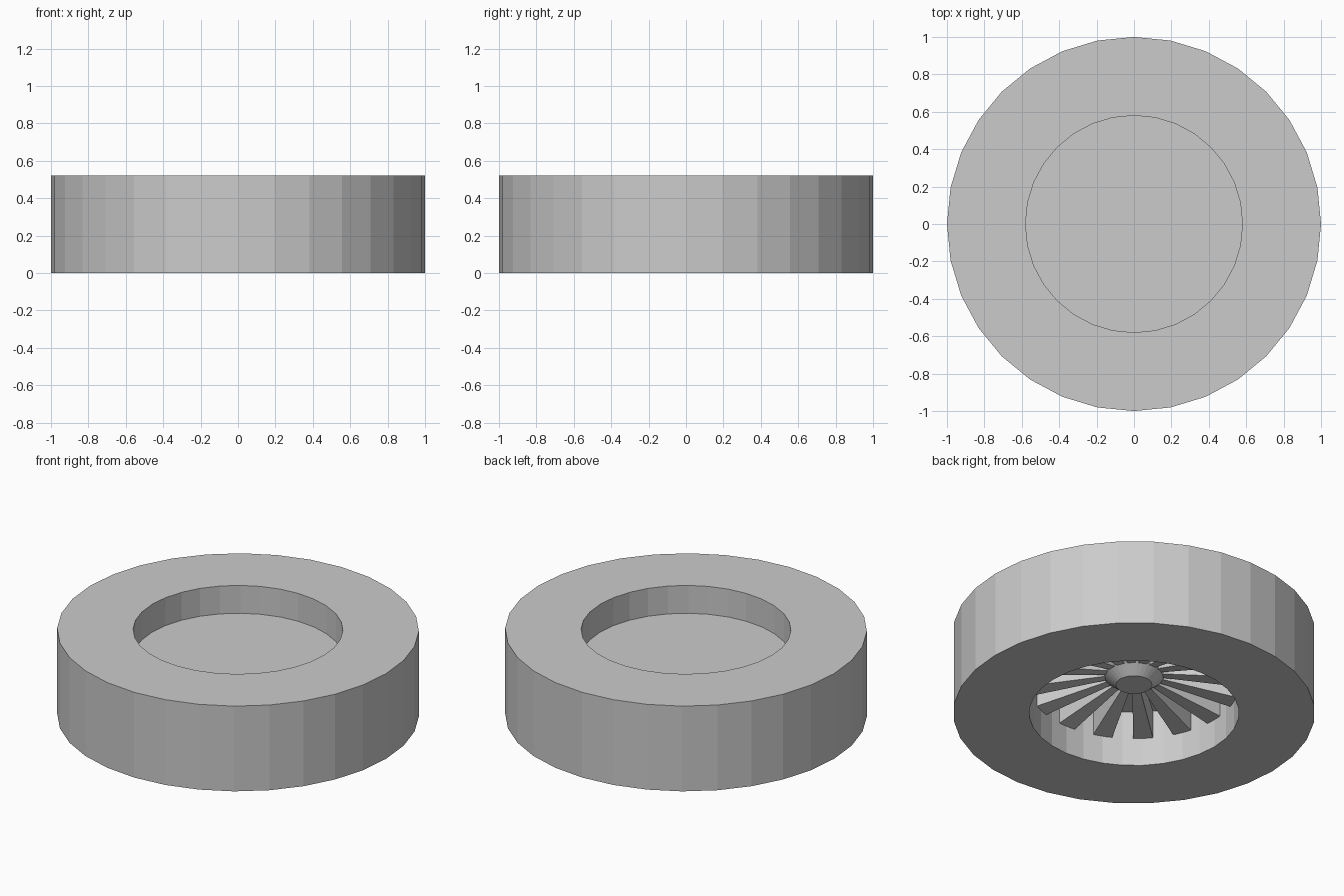
import bpy, bmesh
from math import sin, cos, tau

if "Cube" in bpy.data.objects:
    bpy.data.objects.remove(bpy.data.objects["Cube"])

SEG = 32
R, HOLE, H = 1.0, 0.58, 0.52
DISC_Z = 0.35


def make_object(name, bm):
    bmesh.ops.recalc_face_normals(bm, faces=bm.faces)
    mesh = bpy.data.meshes.new(name)
    bm.to_mesh(mesh)
    bm.free()
    obj = bpy.data.objects.new(name, mesh)
    bpy.context.collection.objects.link(obj)
    return obj


def lathe(name, profile, closed=False, caps=False):
    """Spin (radius, z) points around the z axis."""
    bm = bmesh.new()
    rings = [[bm.verts.new((r * cos(tau * i / SEG), r * sin(tau * i / SEG), z))
              for i in range(SEG)] for r, z in profile]
    pairs = list(zip(rings, rings[1:]))
    if closed:
        pairs.append((rings[-1], rings[0]))
    for a, b in pairs:
        for i in range(SEG):
            j = (i + 1) % SEG
            bm.faces.new((a[i], a[j], b[j], b[i]))
    if caps:
        bm.faces.new(rings[0])
        bm.faces.new(rings[-1])
    return make_object(name, bm)


def spoke(name, angle):
    """Tapered bar, widening and deepening from the hub to the tyre wall."""
    bm = bmesh.new()
    c, s = cos(angle), sin(angle)
    ends = []
    for r, half, low in ((0.12, 0.02, 0.235), (0.577, 0.055, 0.17)):
        section = ((-half, low), (half, low), (half, DISC_Z - 0.005), (-half, DISC_Z - 0.005))
        ends.append([bm.verts.new((r * c - w * s, r * s + w * c, z)) for w, z in section])
    a, b = ends
    bm.faces.new(a)
    bm.faces.new(b)
    for i in range(4):
        j = (i + 1) % 4
        bm.faces.new((a[i], a[j], b[j], b[i]))
    return make_object(name, bm)


# Tyre ring
lathe("tyre", [(R, 0), (R, H), (HOLE, H), (HOLE, 0)], closed=True)

# Flat plate closing the opening
lathe("wheel_plate", [(HOLE, DISC_Z - 0.01), (HOLE, DISC_Z)], caps=True)

# Tapered hub under the plate
lathe("hub", [(0.167, DISC_Z - 0.005), (0.167, 0.235), (0.10, 0.18)], caps=True)

# Radial spokes
for k in range(16):
    spoke(f"spoke_{k + 1}", tau * k / 16)
